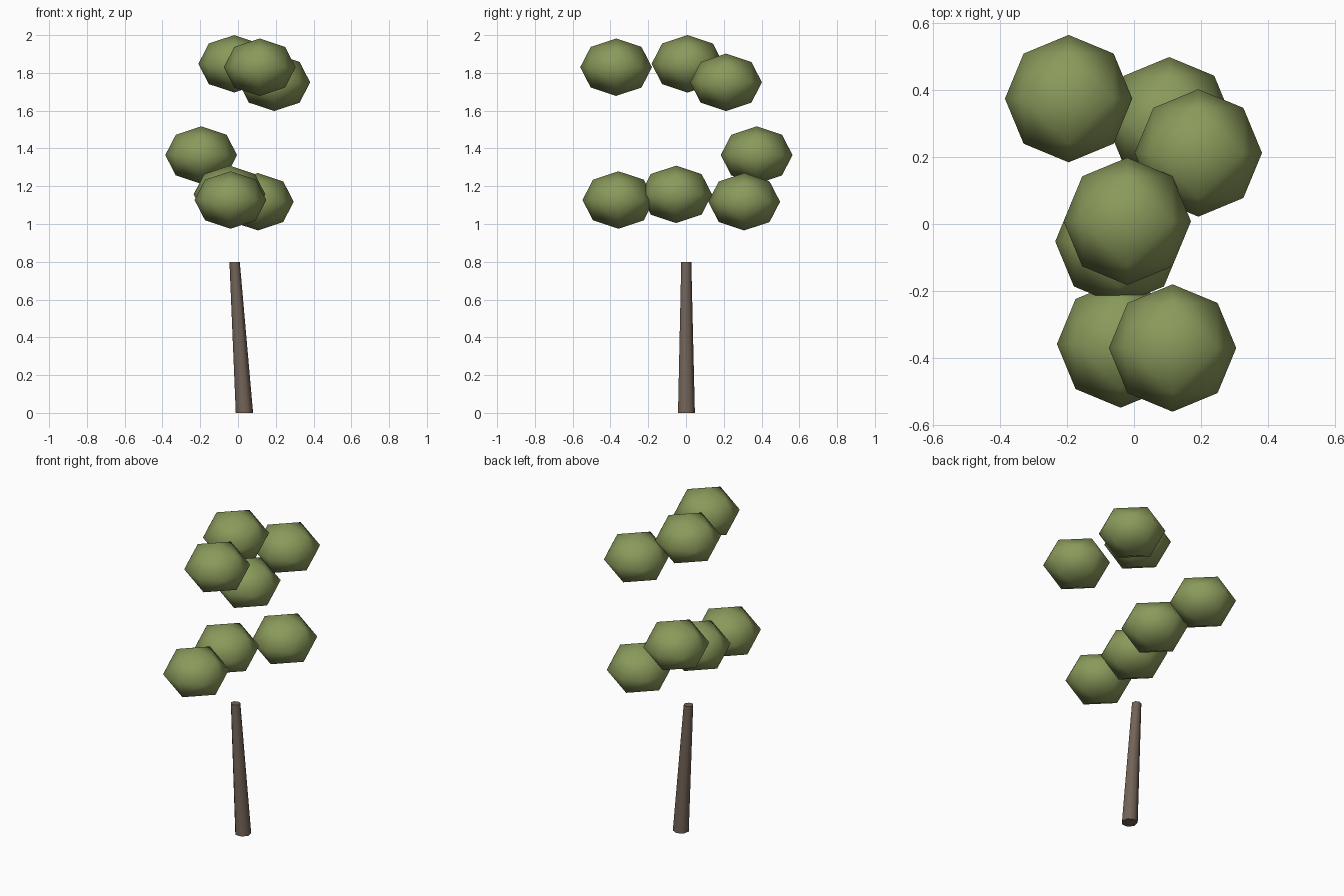
import bpy, bmesh, math
from itertools import product
from mathutils import Vector

cube = bpy.data.objects.get("Cube")
if cube:
    bpy.data.objects.remove(cube, do_unlink=True)


def material(name, rgb):
    mat = bpy.data.materials.new(name)
    mat.use_nodes = True
    mat.diffuse_color = (*rgb, 1)
    mat.node_tree.nodes["Principled BSDF"].inputs["Base Color"].default_value = (*rgb, 1)
    return mat


def finish(bm, name, mat):
    bmesh.ops.recalc_face_normals(bm, faces=bm.faces)
    mesh = bpy.data.meshes.new(name)
    bm.to_mesh(mesh)
    bm.free()
    mesh.materials.append(mat)
    return mesh


def add_object(name, mesh, location=(0, 0, 0)):
    obj = bpy.data.objects.new(name, mesh)
    obj.location = location
    bpy.context.collection.objects.link(obj)
    return obj


leaf_green = material("moss_green", (0.254, 0.323, 0.105))
bark_brown = material("bark_brown", (0.17, 0.125, 0.095))

# Leaning, tapered seven-sided trunk
SIDES, HEIGHT = 7, 0.8
bm = bmesh.new()
rings = []
for x, z, radius in ((0.034, 0, 0.047), (-0.018, HEIGHT, 0.028)):
    angles = [math.pi / 2 + math.tau * i / SIDES for i in range(SIDES)]
    rings.append([bm.verts.new((x + radius * math.cos(a), radius * math.sin(a), z))
                  for a in angles])
bottom, top = rings
for i in range(SIDES):
    j = (i + 1) % SIDES
    bm.faces.new((bottom[i], bottom[j], top[j], top[i])).smooth = True
for ring in rings:
    bm.faces.new(ring)
    for i in range(SIDES):
        bm.edges.get((ring[i], ring[(i + 1) % SIDES])).smooth = False
add_object("trunk", finish(bm, "trunk", bark_brown))

# Leaf clump: subdivided octahedron, slightly flattened
RADIUS, FLATTEN = 0.19, 0.8
bm = bmesh.new()
for corner in product((-1, 0, 1), repeat=3):
    if sum(map(abs, corner)) in (1, 2):
        p = Vector(corner).normalized() * RADIUS
        bm.verts.new((p.x, p.y, p.z * FLATTEN))
bmesh.ops.convex_hull(bm, input=bm.verts[:])
for face in bm.faces:
    face.smooth = True
clump = finish(bm, "leaf_clump", leaf_green)

# Lower and upper groups of clumps
groups = {
    "lower_leaves": [(-0.195, 0.374, 1.365), (0.105, 0.308, 1.118),
                     (-0.045, -0.052, 1.157), (-0.04, -0.358, 1.127)],
    "upper_leaves": [(0.192, 0.212, 1.75), (-0.02, 0.008, 1.848),
                     (0.115, -0.37, 1.83)],
}
for name, centres in groups.items():
    for number, centre in enumerate(centres, 1):
        add_object(f"{name}_{number}", clump, centre)
